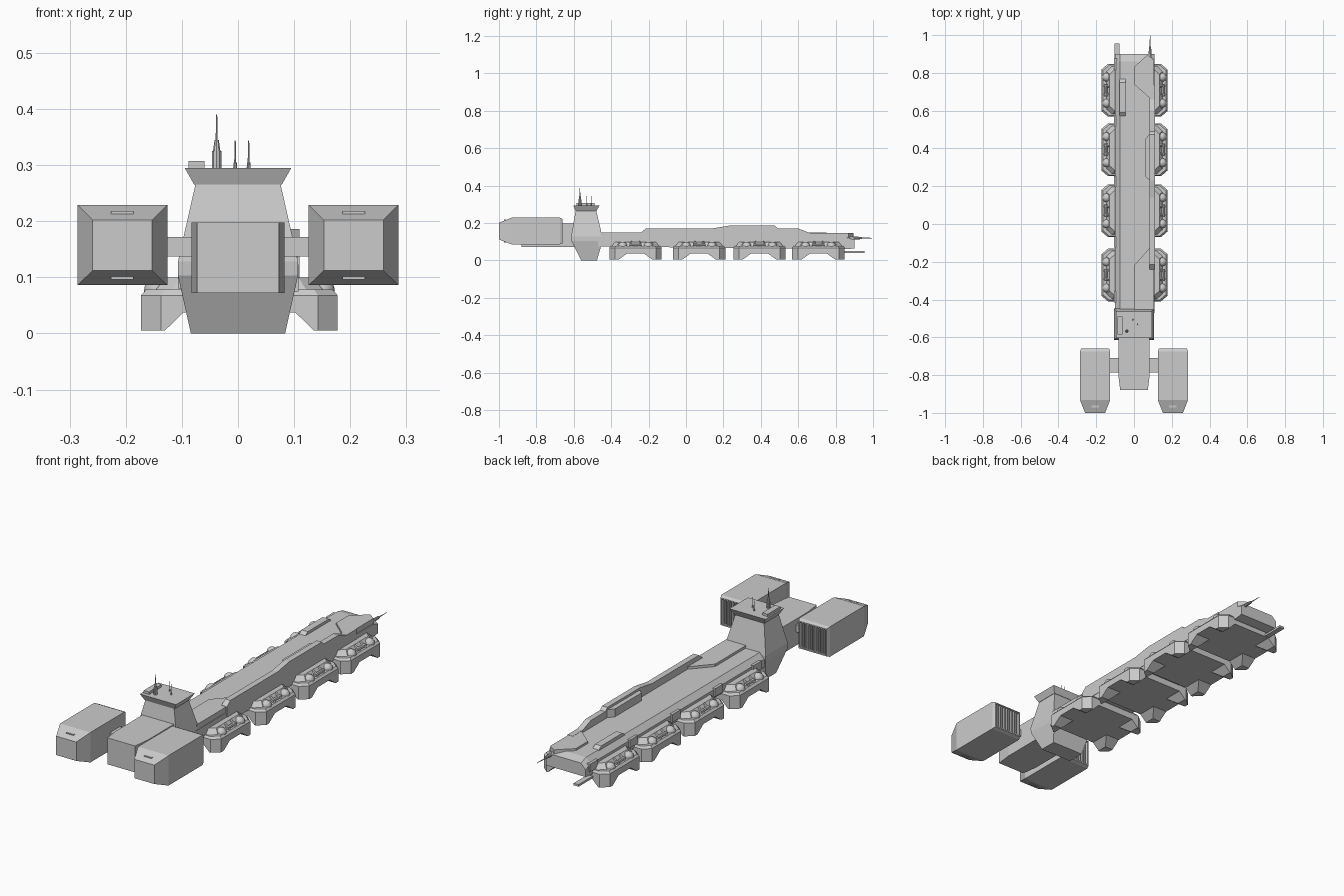
import bpy, bmesh, math
from mathutils import Matrix, Vector


def finish(name, bm):
    bmesh.ops.recalc_face_normals(bm, faces=bm.faces)
    me = bpy.data.meshes.new(name)
    bm.to_mesh(me)
    bm.free()
    ob = bpy.data.objects.new(name, me)
    bpy.context.collection.objects.link(ob)
    return ob


def loft(name, rings):
    """Skin rings of equal point count and cap both ends."""
    bm = bmesh.new()
    vs = [[bm.verts.new(p) for p in r] for r in rings]
    n = len(rings[0])
    for a, b in zip(vs, vs[1:]):
        for i in range(n):
            bm.faces.new((a[i], a[(i + 1) % n], b[(i + 1) % n], b[i]))
    bm.faces.new(vs[0])
    bm.faces.new(vs[-1])
    return finish(name, bm)


def rect_z(x, y0, y1, z):
    return [(-x, y0, z), (x, y0, z), (x, y1, z), (-x, y1, z)]


def rect_y(x0, x1, z0, z1, y):
    return [(x0, y, z0), (x1, y, z0), (x1, y, z1), (x0, y, z1)]


def box(name, x0, x1, y0, y1, z0, z1):
    return loft(name, [rect_y(x0, x1, z0, z1, y0), rect_y(x0, x1, z0, z1, y1)])


def slab(name, pts, z0, z1):
    return loft(name, [[(x, y, z) for x, y in pts] for z in (z0, z1)])


def rod(name, a, b, r1, r2, seg=10):
    a, b = Vector(a), Vector(b)
    bm = bmesh.new()
    m = Matrix.Translation((a + b) / 2) @ (b - a).to_track_quat('Z', 'Y').to_matrix().to_4x4()
    bmesh.ops.create_cone(bm, cap_ends=True, segments=seg, radius1=r1, radius2=r2,
                          depth=(b - a).length, matrix=m)
    return finish(name, bm)


def ball(name, c, r):
    bm = bmesh.new()
    bmesh.ops.create_uvsphere(bm, u_segments=16, v_segments=10, radius=r,
                              matrix=Matrix.Translation(c))
    for f in bm.faces:
        f.smooth = True
    return finish(name, bm)


# Nose box with tapered front
loft("nose_box", [rect_y(-w, w, 0.072, 0.198, y)
                  for y, w in ((-0.88, 0.073), (-0.8, 0.083), (-0.58, 0.083))])

# Engines: tapered front, hollow rear with vertical slats, pylon to the nose
for s, side in ((-1, "left"), (1, "right")):
    c = 0.206 * s

    def ring(y, w, z0, z1):
        return rect_y(c - w, c + w, z0, z1, y)
    loft(side + "_engine", [ring(-1.0, 0.053, 0.112, 0.202), ring(-0.932, 0.08, 0.086, 0.229),
                            ring(-0.675, 0.08, 0.086, 0.229), ring(-0.66, 0.074, 0.092, 0.222),
                            ring(-0.66, 0.069, 0.098, 0.217), ring(-0.72, 0.069, 0.098, 0.217)])
    for i in range(9):
        x = c - 0.056 + i * 0.014
        box(side + "_engine_slat", x - 0.003, x + 0.003, -0.72, -0.663, 0.098, 0.217)
    for z, dz in ((0.215, 0.003), (0.099, -0.003)):
        box(side + "_engine_vent", c - 0.02, c + 0.02, -0.972, -0.962, z - 0.003, z + 0.003)
    xs = sorted((0.075 * s, 0.13 * s))
    box(side + "_engine_pylon", xs[0], xs[1], -0.785, -0.71, 0.137, 0.172)

# Bridge tower and flared cap
loft("bridge_tower", [rect_z(0.084, -0.56, -0.476, 0.0), rect_z(0.107, -0.612, -0.447, 0.103),
                      rect_z(0.107, -0.614, -0.447, 0.128), rect_z(0.076, -0.59, -0.48, 0.265)])
loft("bridge_cap", [rect_z(0.078, -0.59, -0.478, 0.265), rect_z(0.095, -0.603, -0.462, 0.295)])
box("cap_box", -0.088, -0.06, -0.585, -0.49, 0.29, 0.307)

# Cap masts
x, y = -0.038, -0.567
for z0, z1, r0, r1 in ((0.29, 0.325, 0.009, 0.009), (0.325, 0.345, 0.007, 0.004),
                       (0.345, 0.39, 0.002, 0.001)):
    rod("main_mast", (x, y, z0), (x, y, z1), r0, r1)
for x, y in ((-0.005, -0.507), (0.019, -0.53)):
    rod("small_mast_base", (x, y, 0.29), (x, y, 0.305), 0.004, 0.003)
    rod("small_mast", (x, y, 0.3), (x, y, 0.344), 0.002, 0.001)

# Long hull
def section(y, top, low):
    return [(-0.1, y, low), (-0.1, y, top - 0.025), (-0.075, y, top), (0.085, y, top),
            (0.108, y, top - 0.015), (0.108, y, low)]


loft("hull", [section(-0.47, 0.137, 0.075), section(0.86, 0.137, 0.06), section(0.9, 0.125, 0.065)])

# Raised deck plates
slab("front_deck_plate", [(0, -0.46), (0.106, -0.46), (0.106, -0.13), (0.08, -0.13), (0, -0.22)],
     0.12, 0.149)
slab("rear_deck_plate", [(0.08, 0.67), (0.106, 0.67), (0.106, 0.87), (0.07, 0.895), (0, 0.83), (0, 0.74)],
     0.12, 0.147)
slab("middle_deck_plate", [(0.085, 0.23), (0.085, 0.48), (0.06, 0.45), (0.06, 0.25)], 0.12, 0.175)
loft("left_deck_block", [rect_y(-0.078, -0.045, 0.12, z, y)
                         for y, z in ((0.57, 0.135), (0.59, 0.15), (0.75, 0.15), (0.77, 0.135))])

# Stepped ridge along the right edge
ridge = [(-0.24, 0.1), (-0.24, 0.15), (-0.215, 0.171), (0.14, 0.171), (0.23, 0.186), (0.475, 0.186),
         (0.49, 0.171), (0.6, 0.171), (0.66, 0.148), (0.735, 0.148), (0.735, 0.1)]
loft("right_ridge", [[(x, y, z) for y, z in ridge] for x in (0.082, 0.11)])

# Rear gun and left boom
rod("rear_gun_base", (0.085, 0.88, 0.12), (0.085, 0.94, 0.12), 0.009, 0.006)
rod("rear_gun_barrel", (0.085, 0.93, 0.12), (0.085, 1.0, 0.12), 0.003, 0.001)
box("rear_left_boom", -0.102, -0.076, 0.83, 0.955, 0.04, 0.05)

# Four pods, each with corner feet, balls and a side bar
outer = [(-0.14, -0.14), (0.14, -0.14), (0.175, -0.11), (0.175, 0.11),
         (0.14, 0.14), (-0.14, 0.14), (-0.175, 0.11), (-0.175, -0.11)]
foot_top = [(0.1, 0.14), (0.14, 0.14), (0.175, 0.11), (0.175, 0.045), (0.1, 0.045)]
foot_low = [(0.133, 0.14), (0.14, 0.14), (0.175, 0.11), (0.175, 0.09), (0.133, 0.09)]
cx = 0.0025
for cy in (-0.27, 0.07, 0.393, 0.708):
    loft("pod_body", [[(cx + x * kx, cy + y * ky, z) for x, y in outer]
                      for z, kx, ky in ((0.037, 1, 1), (0.068, 1, 1), (0.078, 0.95, 0.95),
                                        (0.078, 0.85, 0.9), (0.1, 0.75, 0.77))])
    for s in (-1, 1):
        for t in (-1, 1):
            loft("pod_foot", [[(cx + x * s, cy + y * t, z) for x, y in pts]
                              for pts, z in ((foot_low, 0.005), (foot_top, 0.037))])
            ball("pod_ball", (cx + 0.146 * s, cy + 0.069 * t, 0.076), 0.024)
            rod("pod_strut", (cx + 0.13 * s, cy + 0.022 * t, 0.098),
                (cx + 0.158 * s, cy + 0.022 * t, 0.075), 0.007, 0.007, 8)
        rod("pod_bar", (cx + 0.15 * s, cy - 0.033, 0.082), (cx + 0.15 * s, cy + 0.033, 0.082),
            0.008, 0.008, 8)

# Small side blocks above the pod gaps on the left
for y in (-0.385, -0.095, 0.225, 0.545, 0.845):
    box("left_side_block", -0.107, -0.08, y - 0.03, y + 0.03, 0.08, 0.118)
